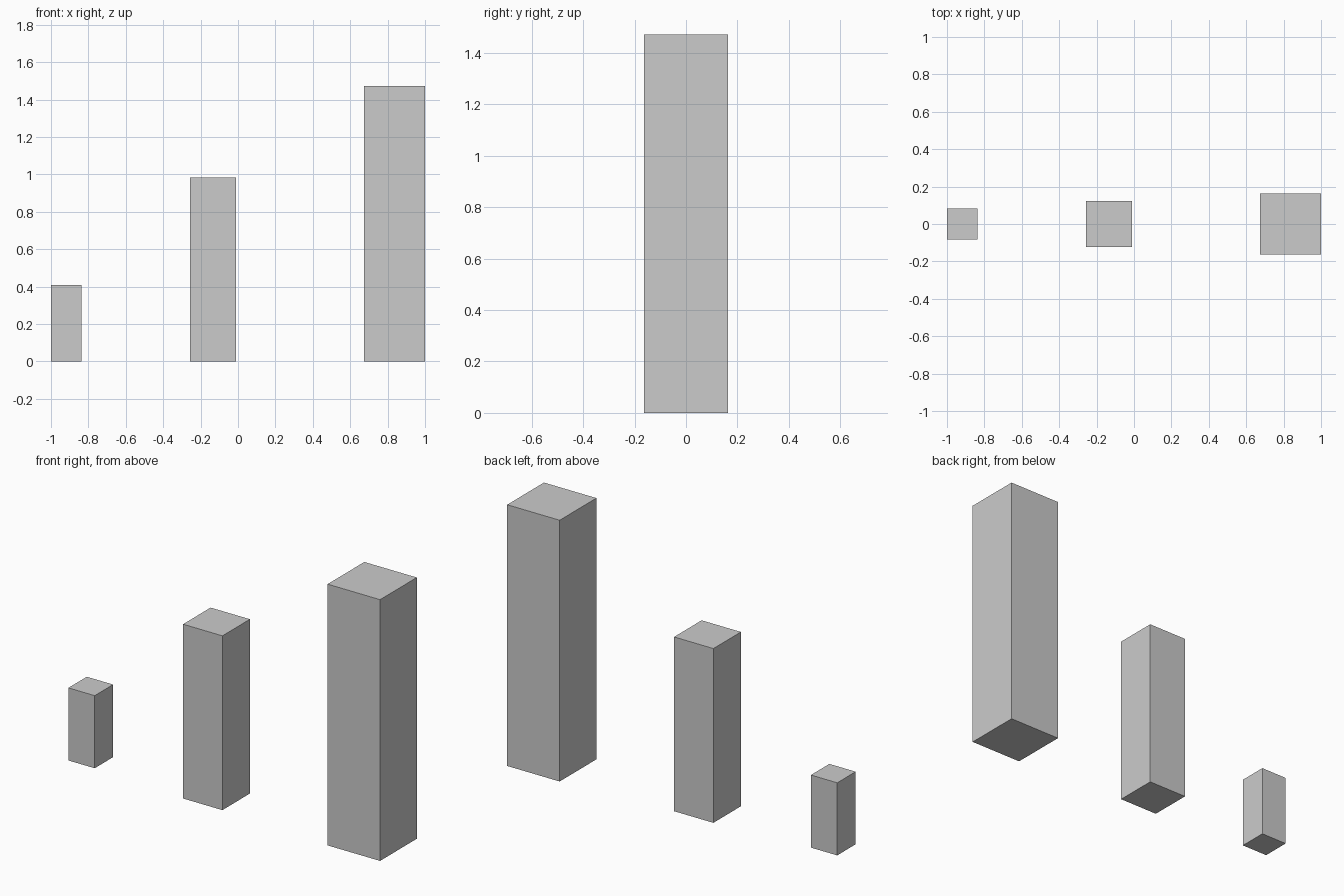
import bpy

if "Cube" in bpy.data.objects:
    bpy.data.objects.remove(bpy.data.objects["Cube"])

# Three square pillars standing in a row: name, centre x, width, height
PILLARS = [
    ("small_pillar", -0.918, 0.164, 0.409),
    ("medium_pillar", -0.134, 0.245, 0.982),
    ("large_pillar", 0.8365, 0.327, 1.472),
]


def add_pillar(name, x, width, height):
    bpy.ops.mesh.primitive_cube_add(size=1, location=(x, 0, height / 2))
    pillar = bpy.context.object
    pillar.name = name
    pillar.scale = (width, width, height)
    bpy.ops.object.transform_apply(location=False, rotation=False, scale=True)


for spec in PILLARS:
    add_pillar(*spec)
